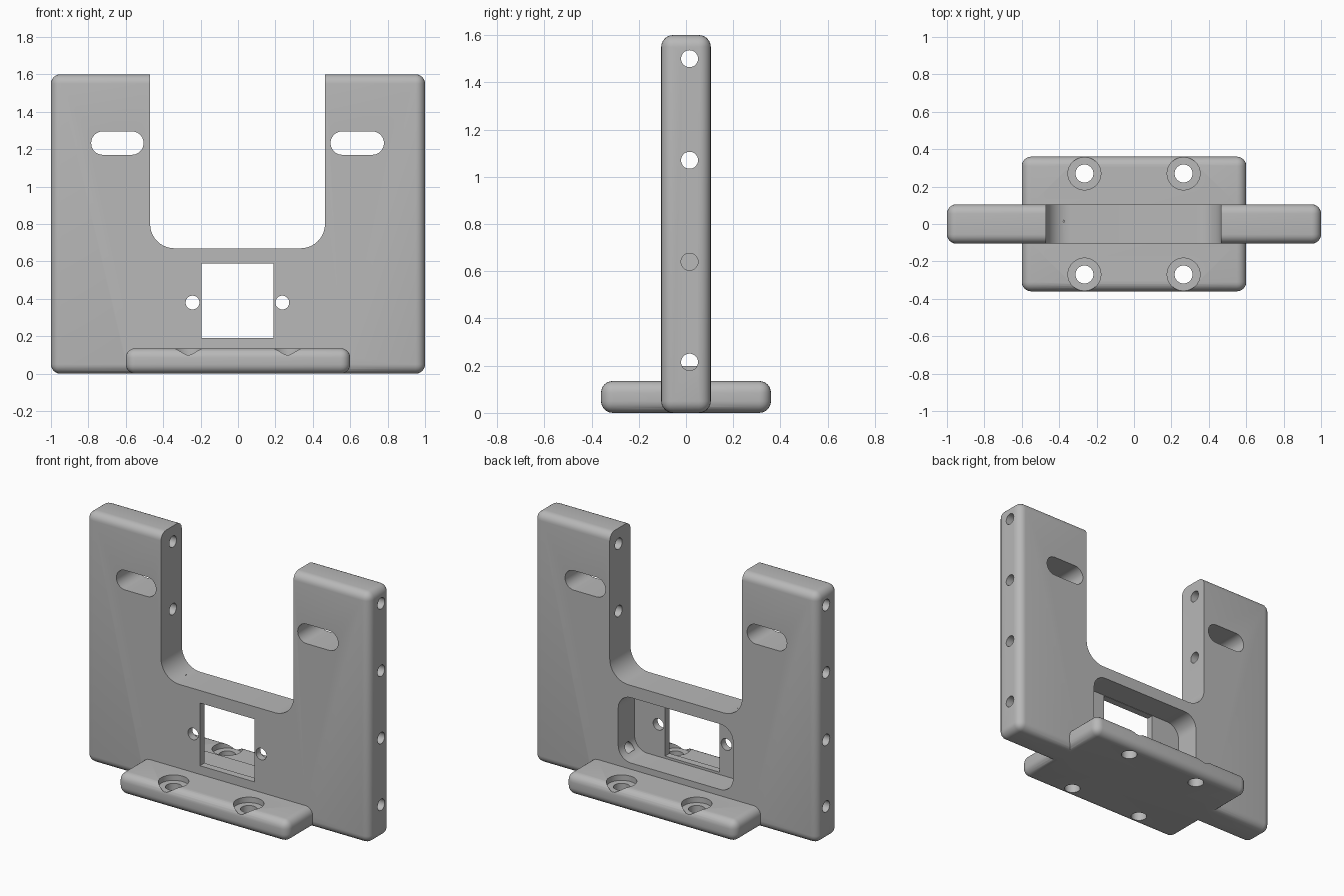
import bpy, bmesh, math
from mathutils import Vector, Matrix

if "Cube" in bpy.data.objects:
    bpy.data.objects.remove(bpy.data.objects["Cube"], do_unlink=True)

grey = bpy.data.materials.new("plain_grey")
grey.use_nodes = True
colour = (0.48, 0.48, 0.48, 1)
grey.diffuse_color = colour
grey.node_tree.nodes["Principled BSDF"].inputs["Base Color"].default_value = colour


def add_object(name, bm):
    bmesh.ops.recalc_face_normals(bm, faces=bm.faces)
    mesh = bpy.data.meshes.new(name)
    bm.to_mesh(mesh)
    bm.free()
    mesh.materials.append(grey)
    ob = bpy.data.objects.new(name, mesh)
    bpy.context.collection.objects.link(ob)
    return ob


def rounded_block(name, size, z, radius):
    """Box standing on z with every edge filleted."""
    bm = bmesh.new()
    bmesh.ops.create_cube(bm, size=1)
    bmesh.ops.scale(bm, vec=size, verts=bm.verts)
    bmesh.ops.translate(bm, vec=(0, 0, z + size[2] / 2), verts=bm.verts)
    bmesh.ops.bevel(bm, geom=bm.edges[:], offset=radius, segments=6,
                    profile=0.5, affect='EDGES')
    return add_object(name, bm)


def slot_cutter(name, x0, x1, z0, z1, y0, y1, radius=0):
    """Rounded rectangle in the front plane, extruded along y."""
    bm = bmesh.new()
    steps = 10 if radius else 0
    corners = [(x1, z1, -1, -1), (x0, z1, 1, -1), (x0, z0, 1, 1), (x1, z0, -1, 1)]
    verts = []
    for i, (x, z, sx, sz) in enumerate(corners):
        for k in range(steps + 1):
            a = math.pi / 2 * (i + k / max(steps, 1))
            verts.append(bm.verts.new((x + radius * (sx + math.cos(a)), y0,
                                       z + radius * (sz + math.sin(a)))))
    bmesh.ops.remove_doubles(bm, verts=verts, dist=0.0005)
    face = bm.faces.new(bm.verts)
    grown = bmesh.ops.extrude_face_region(bm, geom=[face])["geom"]
    bmesh.ops.translate(bm, vec=(0, y1 - y0, 0),
                        verts=[v for v in grown if isinstance(v, bmesh.types.BMVert)])
    return add_object(name, bm)


def drill(name, start, end, radius):
    """Cylinder between two points."""
    start, end = Vector(start), Vector(end)
    axis = end - start
    turn = Vector((0, 0, 1)).rotation_difference(axis).to_matrix().to_4x4()
    bm = bmesh.new()
    bmesh.ops.create_cone(bm, cap_ends=True, segments=32, radius1=radius,
                          radius2=radius, depth=axis.length,
                          matrix=Matrix.Translation((start + end) / 2) @ turn)
    return add_object(name, bm)


def combine(body, tool, operation='DIFFERENCE'):
    mod = body.modifiers.new(operation.lower(), 'BOOLEAN')
    mod.operation, mod.solver, mod.object = operation, 'EXACT', tool
    bpy.context.view_layer.objects.active = body
    bpy.ops.object.modifier_apply(modifier=mod.name)
    bpy.data.objects.remove(tool, do_unlink=True)


# Upright plate and foot
bracket = rounded_block("mounting_bracket", (2, 0.21, 1.6), 0, 0.05)
foot = rounded_block("foot", (1.2, 0.72, 0.135), 0, 0.05)

# Counterbored screw holes in the foot
for x in (-0.265, 0.265):
    for y in (-0.27, 0.27):
        combine(foot, drill("bore", (x, y, 0.1), (x, y, 0.3), 0.088))
        combine(foot, drill("screw_hole", (x, y, -0.1), (x, y, 0.2), 0.048))
combine(bracket, foot, 'UNION')

# Open top notch, rear pocket, window and the two slots
combine(bracket, slot_cutter("notch", -0.47, 0.465, 0.67, 2, -0.3, 0.3, 0.13))
combine(bracket, slot_cutter("pocket", -0.405, 0.405, 0.175, 0.592, -0.06, 0.2, 0.09))
combine(bracket, slot_cutter("window", -0.195, 0.19, 0.19, 0.59, -0.2, 0))
for x0, x1 in ((-0.785, -0.505), (0.495, 0.78)):
    combine(bracket, slot_cutter("slot", x0, x1, 1.17, 1.295, -0.3, 0.3, 0.062))

# Small holes beside the window
for x in (-0.243, 0.237):
    combine(bracket, drill("small_hole", (x, -0.3, 0.38), (x, 0, 0.38), 0.037))

# Edge holes drilled in from both sides
for z in (0.215, 0.64, 1.07, 1.5):
    for side in (-1, 1):
        combine(bracket, drill("edge_hole", (side * 1.2, 0.015, z),
                               (side * 0.375, 0.015, z), 0.036))

# Smooth fillets, crisp edges
bpy.ops.object.select_all(action='DESELECT')
bracket.select_set(True)
bpy.context.view_layer.objects.active = bracket
bpy.ops.object.shade_smooth_by_angle(angle=math.radians(30))
